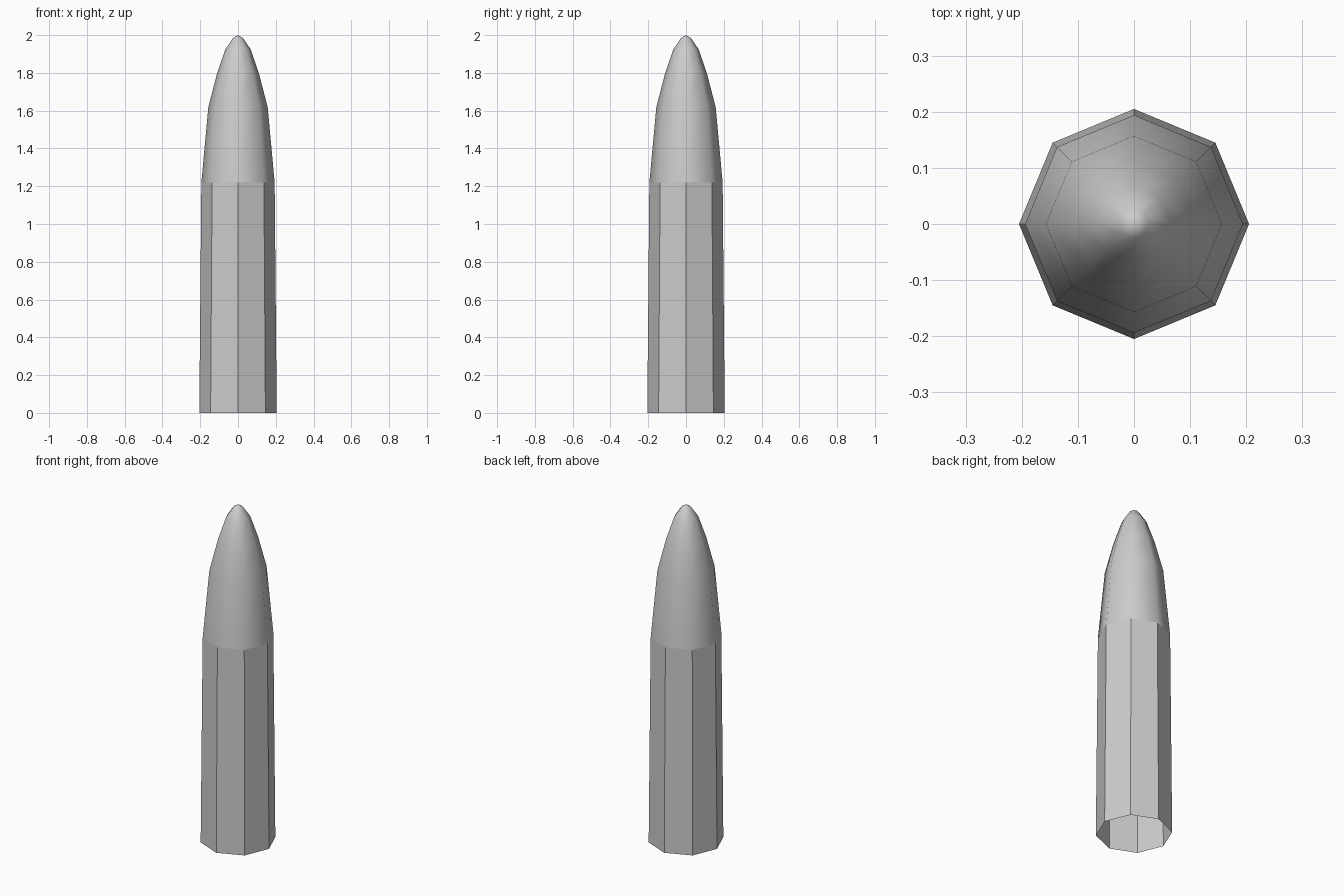
import bpy
from math import cos, sin, tau

cube = bpy.data.objects.get("Cube")
if cube:
    bpy.data.objects.remove(cube)

SIDES = 8
grey = bpy.data.materials.new("light_grey")
grey.use_nodes = True
colour = (0.6, 0.6, 0.6, 1)
grey.diffuse_color = colour
grey.node_tree.nodes["Principled BSDF"].inputs["Base Color"].default_value = colour


def lathe(name, profile, tip=None, smooth=False):
    """Turn (radius, height) rings into an open shell, closed by a tip if given."""
    verts = [(r * cos(tau * i / SIDES), r * sin(tau * i / SIDES), z)
             for r, z in profile for i in range(SIDES)]
    faces = []
    for ring in range(len(profile) - 1):
        a, b = ring * SIDES, (ring + 1) * SIDES
        for i in range(SIDES):
            j = (i + 1) % SIDES
            faces.append((a + i, a + j, b + j, b + i))
    if tip is not None:
        last = len(verts) - SIDES
        verts.append((0, 0, tip))
        for i in range(SIDES):
            faces.append((last + i, last + (i + 1) % SIDES, len(verts) - 1))
    mesh = bpy.data.meshes.new(name)
    mesh.from_pydata(verts, [], faces)
    mesh.materials.append(grey)
    for face in mesh.polygons:
        face.use_smooth = smooth
    obj = bpy.data.objects.new(name, mesh)
    bpy.context.collection.objects.link(obj)
    return obj


# Faceted, slightly tapered casing, open at the bottom
lathe("casing", [(0.205, 0), (0.194, 1.22)])

# Smooth pointed nose
lathe("nose", [(0.194, 1.22), (0.157, 1.62), (0.11, 1.8), (0.067, 1.925), (0.026, 1.985)],
      tip=2.0, smooth=True)
